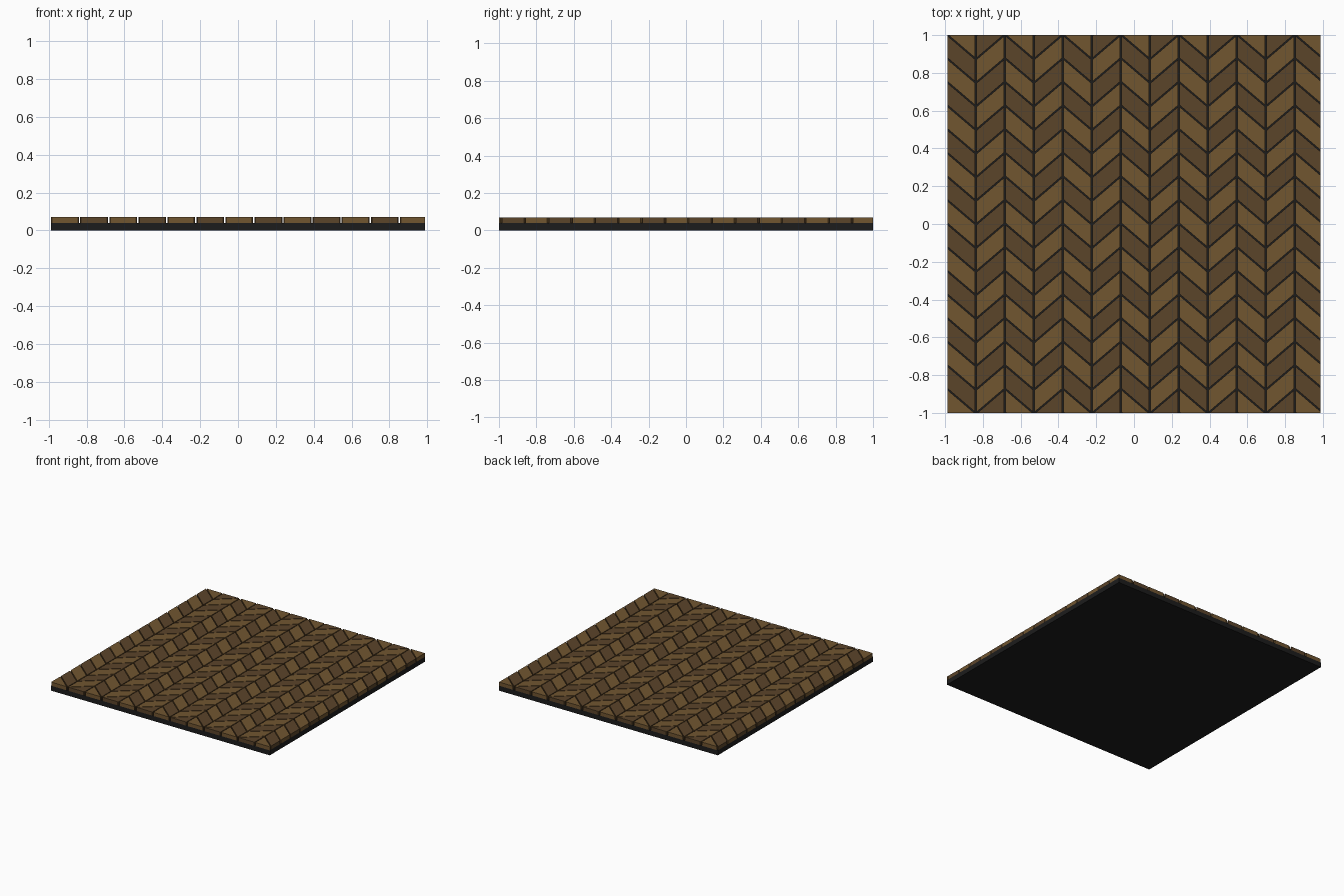
import bpy
import bmesh

if "Cube" in bpy.data.objects:
    bpy.data.objects.remove(bpy.data.objects["Cube"])

HALF_X, HALF_Y = 0.987, 1.0
COL_W, PITCH = 0.1535, 0.125        # column width, plank pitch along y
FIRST_SEAM = -0.837                 # first seam between columns
GAP_X, GAP_Y = 0.0035, 0.0045       # half widths of the grooves
Z_BASE, Z_TOP = 0.04, 0.07


def material(name, rgb):
    m = bpy.data.materials.new(name)
    m.diffuse_color = (*rgb, 1)
    m.use_nodes = True
    m.node_tree.nodes["Principled BSDF"].inputs["Base Color"].default_value = m.diffuse_color
    return m


def clip(poly, axis, limit, sign):
    """Keep the part of a polygon where sign * coordinate <= limit."""
    out = []
    for a, b in zip(poly, poly[1:] + poly[:1]):
        da, db = sign * a[axis] - limit, sign * b[axis] - limit
        if da <= 0:
            out.append(a)
        if da * db < 0:
            t = da / (da - db)
            out.append(tuple(a[k] + t * (b[k] - a[k]) for k in (0, 1)))
    return out


def prism(bm, poly, z0, z1):
    lo = [bm.verts.new((x, y, z0)) for x, y in poly]
    hi = [bm.verts.new((x, y, z1)) for x, y in poly]
    bm.faces.new(lo[::-1])
    bm.faces.new(hi)
    n = len(poly)
    for i in range(n):
        j = (i + 1) % n
        bm.faces.new((lo[i], lo[j], hi[j], hi[i]))


def finish(bm, name, mat):
    me = bpy.data.meshes.new(name)
    bm.to_mesh(me)
    bm.free()
    me.materials.append(mat)
    bpy.context.collection.objects.link(bpy.data.objects.new(name, me))


# Dark backing board
board = bmesh.new()
prism(board, [(-HALF_X, -HALF_Y), (HALF_X, -HALF_Y),
              (HALF_X, HALF_Y), (-HALF_X, HALF_Y)], 0, Z_BASE)
finish(board, "backing_board", material("backing", (0.012, 0.012, 0.012)))

# Chevron planks, two alternating wood tones
woods = [bmesh.new(), bmesh.new()]
for col in range(13):
    xa = FIRST_SEAM + (col - 1) * COL_W + GAP_X
    xb = xa + COL_W - 2 * GAP_X
    down = col % 2 == 0
    for row in range(-1, 17):
        y0 = -HALF_Y + row * PITCH + GAP_Y
        y1 = y0 + PITCH - 2 * GAP_Y
        da, db = (PITCH, 0) if down else (0, PITCH)
        poly = [(xa, y0 + da), (xb, y0 + db), (xb, y1 + db), (xa, y1 + da)]
        for axis, limit in ((0, HALF_X), (1, HALF_Y)):
            for sign in (1, -1):
                poly = clip(poly, axis, limit, sign) if poly else poly
        if len(poly) >= 3:
            prism(woods[(row + col + 1) % 2], poly, Z_BASE, Z_TOP)
finish(woods[0], "light_planks", material("light_wood", (0.165, 0.092, 0.03)))
finish(woods[1], "dark_planks", material("dark_wood", (0.105, 0.058, 0.023)))
